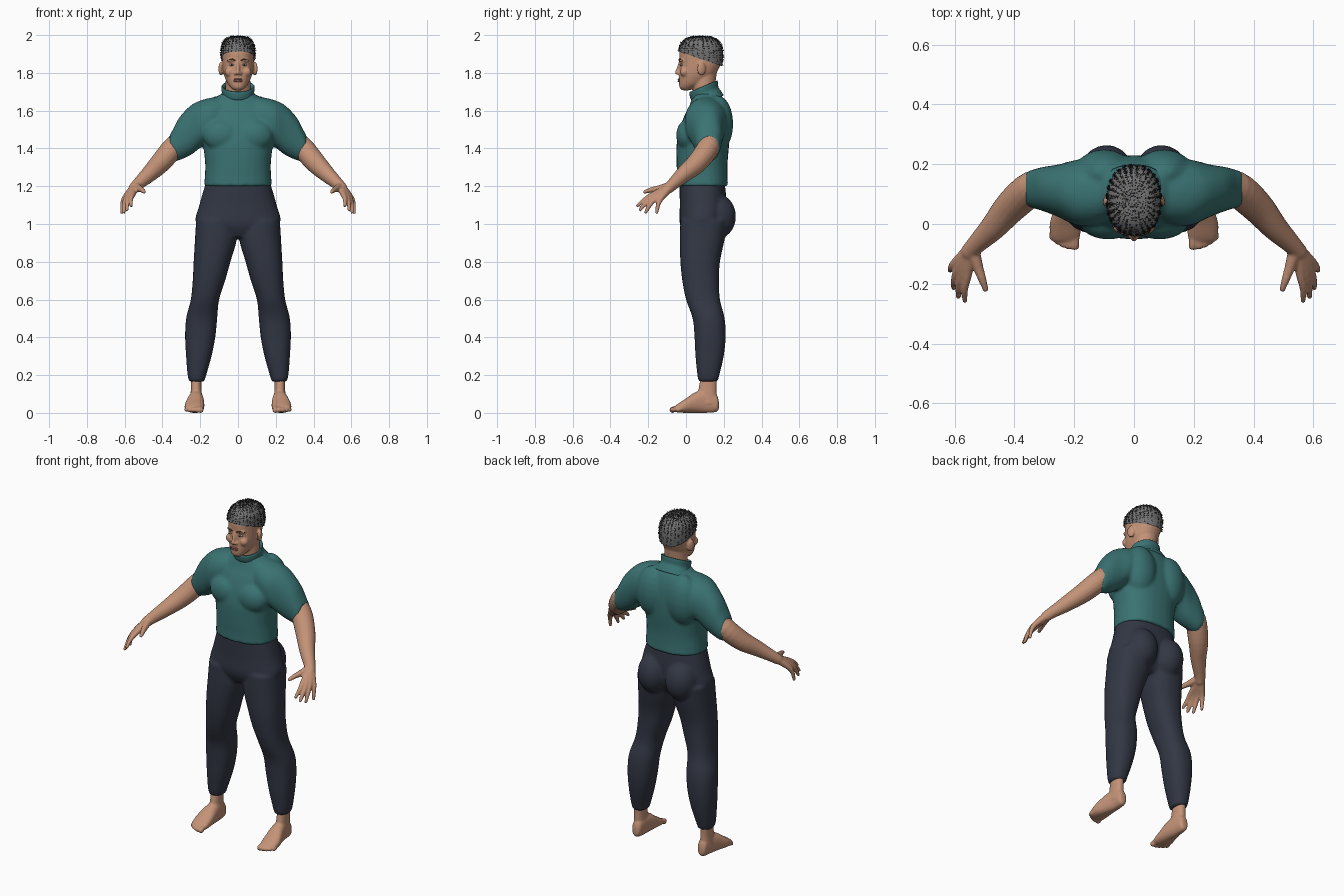
import bpy, bmesh, math, random
from mathutils import Vector, Matrix

if "Cube" in bpy.data.objects:
    bpy.data.objects.remove(bpy.data.objects["Cube"])


def material(name, r, g, b):
    m = bpy.data.materials.new(name)
    m.use_nodes = True
    m.diffuse_color = (r, g, b, 1)
    bsdf = m.node_tree.nodes["Principled BSDF"]
    bsdf.inputs["Base Color"].default_value = (r, g, b, 1)
    bsdf.inputs["Roughness"].default_value = 0.8
    return m


SKIN = material("skin", .55, .29, .185)
TEAL = material("teal shirt", .043, .17, .17)
NAVY = material("dark trousers", .032, .038, .058)
HAIR = material("grey hair", .17, .17, .17)
TUFT = material("black hair", .02, .02, .02)
LIP = material("lips", .36, .15, .11)
BROW = material("brows", .12, .07, .05)
EYE = material("eye white", .5, .48, .45)
IRIS = material("iris", .03, .02, .015)


def spline(rows, steps=4):
    """Smoothly resample a list of number rows."""
    rows = [Vector(r) for r in rows]
    out = []
    for i in range(len(rows) - 1):
        a, b, c, d = (rows[min(max(i + k, 0), len(rows) - 1)] for k in (-1, 0, 1, 2))
        for j in range(steps):
            t = j / steps
            out.append(b + (c - a) * t / 2 + (a * 2 - b * 5 + c * 4 - d) * t * t / 2
                       + (b * 3 - a - c * 3 + d) * t ** 3 / 2)
    return out + [rows[-1]]


def skin_rings(bm, rings):
    vs = [[bm.verts.new(p) for p in ring] for ring in rings]
    n = len(vs[0])
    for a, b in zip(vs, vs[1:]):
        for i in range(n):
            bm.faces.new((a[i], a[(i + 1) % n], b[(i + 1) % n], b[i]))
    bm.faces.new(vs[0][::-1])
    bm.faces.new(vs[-1])


def loft(bm, axis, rows, power=2.3, shear=0, n=28):
    """Stack rounded sections along an axis; rows are (position, lo, hi, lo, hi)."""
    rings = []
    for u, a0, a1, b0, b1 in spline(rows):
        ring = []
        for i in range(n):
            t = 2 * math.pi * i / n
            c, s = (math.copysign(abs(f) ** (2 / power), f) for f in (math.cos(t), math.sin(t)))
            p = [(a0 + a1) / 2 + c * (a1 - a0) / 2, (b0 + b1) / 2 + s * (b1 - b0) / 2]
            p.insert(axis, u)
            p[2] += shear * (p[1] - .09)
            ring.append(p)
        rings.append(ring)
    skin_rings(bm, rings)


def body(bm, rows, power=2.3):
    """Centred vertical loft; rows are (z, half width, front, back)."""
    loft(bm, 2, [(z, -w, w, f, b) for z, w, f, b in rows], power)


def tube(bm, rows, n=12):
    """Round limb through rows of (x, y, z, radius)."""
    pts = spline(rows)
    rings = []
    for i, p in enumerate(pts):
        tan = pts[min(i + 1, len(pts) - 1)].xyz - pts[max(i - 1, 0)].xyz
        q = tan.to_track_quat('Z', 'Y')
        rings.append([p.xyz + q @ Vector((math.cos(k * math.tau / n), math.sin(k * math.tau / n), 0)) * p.w
                      for k in range(n)])
    skin_rings(bm, rings)
    blob(bm, pts[-1].xyz, [pts[-1].w] * 3)


def blob(bm, at, size, turn=0):
    m = Matrix.Translation(at) @ Matrix.Rotation(turn, 4, 'Z') @ Matrix.Diagonal((*size, 1))
    bmesh.ops.create_icosphere(bm, subdivisions=3, radius=1, matrix=m)


def mirror(bm):
    geo = bmesh.ops.duplicate(bm, geom=bm.verts[:] + bm.edges[:] + bm.faces[:])["geom"]
    vs = [g for g in geo if isinstance(g, bmesh.types.BMVert)]
    bmesh.ops.scale(bm, vec=(-1, 1, 1), verts=vs)


def finish(bm, name, mat, voxel=0, smooth=4):
    bmesh.ops.recalc_face_normals(bm, faces=bm.faces)
    for f in bm.faces:
        f.smooth = True
    me = bpy.data.meshes.new(name)
    bm.to_mesh(me)
    bm.free()
    ob = bpy.data.objects.new(name, me)
    bpy.context.collection.objects.link(ob)
    me.materials.append(mat)
    if voxel:  # fuse the overlapping masses into one soft surface
        r = ob.modifiers.new("fuse", 'REMESH')
        r.mode, r.voxel_size, r.use_smooth_shade = 'VOXEL', voxel, True
        s = ob.modifiers.new("soften", 'SMOOTH')
        s.factor, s.iterations = .5, smooth
    return ob


# Trousers: legs and buttocks mirrored, then the pelvis
bm = bmesh.new()
loft(bm, 2, [(1.02, .01, .222, -.03, .22), (.92, .006, .228, -.033, .205), (.8, .04, .235, -.03, .18),
             (.7, .068, .24, -.02, .175), (.6, .1, .25, 0, .18), (.5, .11, .275, .035, .205),
             (.4, .12, .28, .045, .21), (.3, .14, .275, .05, .2), (.2, .168, .267, .06, .177),
             (.165, .178, .258, .066, .168)])
blob(bm, (.092, .165, 1.04), (.093, .1, .12))
mirror(bm)
body(bm, [(1.22, .17, -.035, .205), (1.1, .205, -.033, .215), (1.0, .22, -.033, .2), (.93, .09, 0, .16)])
finish(bm, "trousers", NAVY, .009, 6)

# Shirt: sleeves, chest and shoulder blades mirrored, then the trunk
bm = bmesh.new()
loft(bm, 0, [(.06, .03, .2, 1.5, 1.67), (.12, .0, .215, 1.44, 1.672), (.19, -.005, .215, 1.41, 1.657),
             (.25, .022, .2, 1.365, 1.628), (.31, .045, .19, 1.338, 1.565), (.345, .055, .18, 1.33, 1.5),
             (.362, .065, .175, 1.345, 1.47)], 2.2)
blob(bm, (.085, .01, 1.47), (.1, .062, .085))
blob(bm, (.1, .17, 1.53), (.1, .08, .15))
mirror(bm)
body(bm, [(1.2, .18, -.047, .223), (1.25, .176, -.047, .22), (1.32, .174, -.05, .22), (1.42, .185, -.05, .228),
          (1.5, .2, -.035, .23), (1.57, .2, -.01, .225), (1.62, .18, .015, .215), (1.66, .13, .03, .2),
          (1.69, .09, .04, .18)])
finish(bm, "shirt", TEAL, .009, 5)

# Raised collar with a hollow rim
bm = bmesh.new()
loft(bm, 2, [(1.635, -.12, .12, .03, .2), (1.67, -.094, .094, .035, .182), (1.69, -.086, .086, .024, .172),
             (1.723, -.088, .088, .018, .168), (1.728, -.082, .082, .024, .162), (1.715, -.073, .073, .033, .153),
             (1.68, -.07, .07, .036, .15)], 2, .42, 40)
finish(bm, "collar", TEAL)

# Arms with fingers growing out of the wrist
bm = bmesh.new()
tube(bm, [(.27, .125, 1.46, .06), (.34, .118, 1.405, .06), (.41, .06, 1.325, .055), (.47, -.01, 1.265, .044),
          (.525, -.065, 1.215, .033), (.55, -.092, 1.19, .029)], 18)
for knuckle, tip in (((.557, -.165, 1.16), (.566, -.256, 1.097)), ((.573, -.162, 1.152), (.588, -.243, 1.075)),
                     ((.587, -.15, 1.146), (.604, -.213, 1.063)), ((.597, -.13, 1.14), (.615, -.155, 1.062))):
    mid = (Vector(knuckle) + Vector(tip)) / 2 + Vector((.005, -.004, .004))
    tube(bm, [(.55, -.088, 1.192, .024), (*knuckle, .0165), (*mid, .0125), (*tip, .009)])
tube(bm, [(.54, -.085, 1.2, .024), (.522, -.145, 1.187, .018), (.508, -.185, 1.18, .014), (.497, -.218, 1.17, .01)])
mirror(bm)
finish(bm, "arms", SKIN, .0055, 3)

# Bare feet with toes
bm = bmesh.new()
loft(bm, 1, [(.174, .205, .235, .02, .06), (.16, .192, .247, .005, .1), (.11, .186, .253, 0, .125),
             (.05, .18, .268, 0, .11), (0, .178, .282, 0, .076), (-.04, .18, .28, .002, .05),
             (-.058, .188, .272, .006, .036)])
loft(bm, 2, [(.2, .195, .25, .08, .165), (.12, .193, .25, .065, .162), (.05, .188, .255, .05, .165)])
for i in range(5):
    x, r = .196 + .019 * i, .0165 - .0016 * i
    y = -.088 + .002 * i * i
    tube(bm, [(x, -.03, .026, r), (x + .002, y + .03, .022, r * .9), (x + .002, y + r, .016, r)])
mirror(bm)
finish(bm, "feet", SKIN, .0055, 3)

# Head: ears, cheeks and brow ridge mirrored, then skull, neck and nose
bm = bmesh.new()
blob(bm, (.09, .082, 1.822), (.012, .024, .036), .35)
blob(bm, (.045, -.008, 1.805), (.026, .024, .026))
blob(bm, (.034, -.02, 1.866), (.026, .016, .009), .25)
blob(bm, (.013, -.038, 1.797), (.009, .011, .009))
mirror(bm)
body(bm, [(1.708, .022, -.022, .02), (1.722, .038, -.034, .05), (1.745, .056, -.037, .1), (1.785, .073, -.037, .15),
          (1.82, .08, -.034, .172), (1.86, .083, -.034, .188), (1.91, .084, -.034, .19), (1.95, .078, -.02, .18),
          (1.985, .045, .02, .135)], 2.2)
body(bm, [(1.64, .068, .05, .17), (1.72, .066, .035, .155), (1.8, .064, .03, .163)], 2)
tube(bm, [(0, -.028, 1.865, .008), (0, -.04, 1.825, .009), (0, -.048, 1.802, .011)])
finish(bm, "head", SKIN, .005, 3)

# Face details
for name, mat, at, size, turn in (("eyes", EYE, (.034, -.024, 1.843), (.014, .008, .006), .3),
                                  ("irises", IRIS, (.033, -.0305, 1.843), (.005, .003, .005), 0)):
    bm = bmesh.new()
    blob(bm, at, size, turn)
    mirror(bm)
    finish(bm, name, mat)
bm = bmesh.new()
tube(bm, [(.014, -.036, 1.866, .003), (.034, -.034, 1.872, .004), (.056, -.018, 1.867, .002)])
mirror(bm)
finish(bm, "eyebrows", BROW)
bm = bmesh.new()
for z, h in ((1.766, .005), (1.757, .006)):
    blob(bm, (0, -.036, z), (.024, .008, h))
finish(bm, "lips", LIP)

# Cropped hair: a cap trimmed along a sloping hairline
bm = bmesh.new()
body(bm, [(1.8, .08, -.02, .18), (1.85, .087, -.036, .194), (1.9, .09, -.04, .197), (1.945, .086, -.033, .188),
          (1.975, .068, -.008, .165), (1.988, .045, .025, .135), (1.991, .01, .07, .09)], 2.2)
bmesh.ops.bisect_plane(bm, geom=bm.verts[:] + bm.edges[:] + bm.faces[:], plane_co=(0, .08, 1.873),
                       plane_no=(0, .34, 1), clear_inner=True)
bmesh.ops.recalc_face_normals(bm, faces=bm.faces)
bm.normal_update()
spots = [(f.calc_center_median(), f.normal.copy(), [v.co.copy() for v in f.verts], f.calc_area()) for f in bm.faces]
finish(bm, "hair_cap", HAIR)

# Short dark tufts, denser towards the crown
random.seed(4)
bm = bmesh.new()
for c, nrm, corners, area in random.choices(spots, weights=[s[3] * (.25 + max(0, s[0].z - 1.85) * 9) for s in spots], k=2000):
    w = [random.random() for _ in corners]
    p = sum((co * k for co, k in zip(corners, w)), Vector()) / sum(w)
    side = nrm.orthogonal().normalized()
    side.rotate(Matrix.Rotation(random.random() * math.tau, 3, nrm))
    other = nrm.cross(side)
    base = [bm.verts.new(p + (side * math.cos(a) + other * math.sin(a)) * .0022) for a in (0, 2.1, 4.2)]
    top = bm.verts.new(p + nrm * random.uniform(.003, .009) + side * .004)
    for i in range(3):
        bm.faces.new((base[i], base[(i + 1) % 3], top))
finish(bm, "hair_tufts", TUFT)
